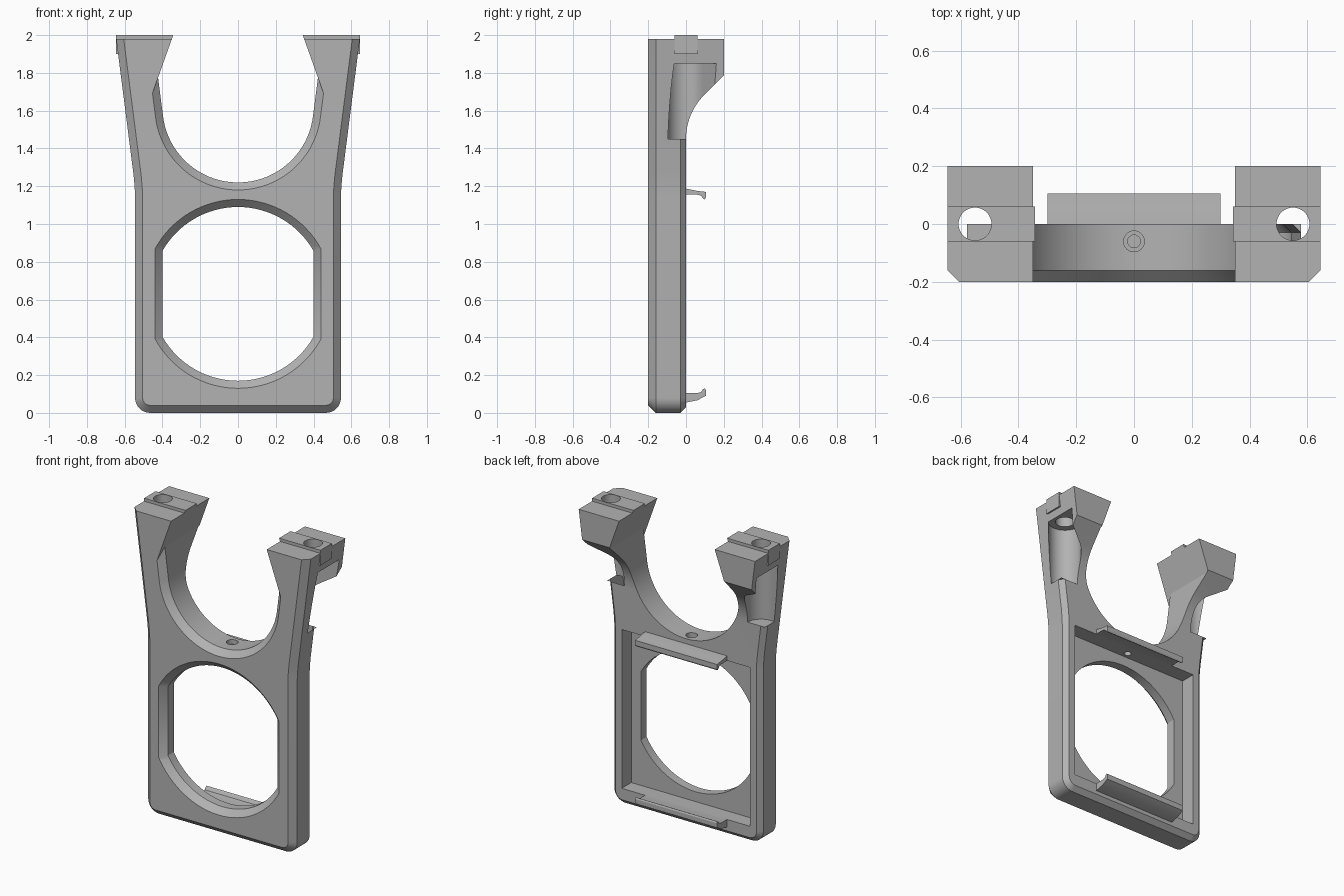
import bpy, bmesh, math
from mathutils import Vector

if "Cube" in bpy.data.objects:
    bpy.data.objects.remove(bpy.data.objects["Cube"], do_unlink=True)

grey = bpy.data.materials.new("plain grey")
grey.use_nodes = True
GREY = (0.45, 0.45, 0.45, 1)
grey.diffuse_color = GREY
grey.node_tree.nodes["Principled BSDF"].inputs["Base Color"].default_value = GREY


def loft(name, rings):
    """Closed solid through rings of equally many 3D points."""
    bm = bmesh.new()
    loops = [[bm.verts.new(p) for p in ring] for ring in rings]
    n = len(loops[0])
    for a, b in zip(loops, loops[1:]):
        for i in range(n):
            j = (i + 1) % n
            bm.faces.new((a[i], a[j], b[j], b[i]))
    bm.faces.new(loops[0])
    bm.faces.new(loops[-1])
    bmesh.ops.recalc_face_normals(bm, faces=bm.faces)
    mesh = bpy.data.meshes.new(name)
    bm.to_mesh(mesh)
    bm.free()
    mesh.materials.append(grey)
    ob = bpy.data.objects.new(name, mesh)
    bpy.context.collection.objects.link(ob)
    return ob


def prism(name, pts, axis, lo, hi):
    """Extrude a 2D profile along one axis from lo to hi."""
    def place(p, t):
        q = list(p)
        q.insert("xyz".index(axis), t)
        return q
    return loft(name, [[place(p, t) for p in pts] for t in (lo, hi)])


def layers(name, shape, steps):
    """Loft a front profile whose offset changes with depth."""
    return loft(name, [[(x, y, z) for x, z in shape(d)] for y, d in steps])


def arc(cx, cz, r, start, end, n):
    angles = [math.radians(start + (end - start) * i / n) for i in range(n + 1)]
    return [(cx + r * math.cos(a), cz + r * math.sin(a)) for a in angles]


def boolean(target, tool, operation):
    mod = target.modifiers.new("join", "BOOLEAN")
    mod.operation, mod.object, mod.solver = operation, tool, "EXACT"
    bpy.context.view_layer.objects.active = target
    bpy.ops.object.modifier_apply(modifier=mod.name)
    bpy.data.objects.remove(tool, do_unlink=True)


def mirrored(half):
    return half + [(-x, z) for x, z in reversed(half)]


def rect(x, z0, z1):
    return [(-x, z0), (x, z0), (x, z1), (-x, z1)]


# Profiles
TOP, FLARE = 1.98, 7.3


def outline(inset):
    half = arc(0.465, 0.08, 0.08 - inset, -90, 0, 8)
    half += [(0.545 - inset, 1.15), (0.5475 - inset, 1.2), (0.553 - inset, 1.26)]
    return mirrored(half + [(0.645 - inset, TOP)])


def cradle(grow):
    half = arc(0, 1.62, 0.4 + grow, -88, -FLARE, 28)
    x, z = half[-1]
    return mirrored(half + [(x + (2.3 - z) * math.tan(math.radians(FLARE)), 2.3)])


def window(grow):
    r, flat = 0.46 + grow, 0.4 + grow
    a = math.degrees(math.acos(flat / r))
    return arc(0, 0.63, r, a, 180 - a, 32) + arc(0, 0.63, r, 180 + a, 360 - a, 32)


# Frame plate, bevelled on the front and the back
frame = layers("frame", outline, [(-0.2, 0.04), (-0.16, 0), (-0.03, 0), (0, 0.03)])

# Overhanging arm blocks with a curved underside
side = [(-0.1, TOP), (-0.1, 1.45)] + arc(0.33, 1.45, 0.33, 180, 135, 12)
side += [(0.2, 1.786), (0.2, TOP)]
arms = prism("arms", side, "x", -0.8, 0.8)
boolean(arms, layers("arm_limit", outline, [(-0.15, 0), (0.25, 0)]), "INTERSECT")
boolean(frame, arms, "UNION")
boolean(frame, prism("ridge", rect(0.645, 1.9, 2), "y", -0.06, 0.06), "UNION")

# Open cradle between the arms, bevelled on the front
cut = layers("cradle_cut", cradle, [(-0.25, 0.09), (-0.16, 0), (0.3, 0)])
wedge = mirrored([(0.7, 1.0), (0.307, 2.1)])
boolean(cut, prism("wedge", wedge, "y", -0.4, 0.4), "INTERSECT")
boolean(frame, cut, "DIFFERENCE")

# Window and the shallow seat behind it
boolean(frame, layers("window_cut", window, [(-0.25, 0.09), (-0.16, 0), (0.1, 0)]), "DIFFERENCE")
boolean(frame, prism("seat_cut", rect(0.47, 0.105, 1.155), "y", -0.1, 0.1), "DIFFERENCE")

# Screw holes and the pockets below them
for s in (-1, 1):
    pocket = arc(0.55, 0, 0.1, 120, 360, 32) + [(0.75, 0), (0.75, 0.231)]
    pocket = [(s * x, y) for x, y in pocket]
    boolean(frame, prism("pocket_cut", pocket, "z", 1.45, 1.85), "DIFFERENCE")
    hole = arc(s * 0.55, 0, 0.057, 0, 348.75, 31)
    boolean(frame, prism("hole_cut", hole, "z", 1.8, 2.1), "DIFFERENCE")

# Small stepped hole under the cradle
for r, low in ((0.036, 1.19), (0.022, 1.1)):
    hole = arc(0, -0.06, r, 0, 345, 23)
    boolean(frame, prism("small_hole_cut", hole, "z", low, 1.3), "DIFFERENCE")

# Snap clips on the back, above and below the window
clip = [(-0.03, 1.155), (0.06, 1.155), (0.08, 1.15), (0.09, 1.135), (0.1, 1.13),
        (0.105, 1.14), (0.105, 1.17), (0.06, 1.175), (0, 1.187), (-0.03, 1.187)]
lower = [(y, 1.26 - z - (0.018 if z > 1.16 and y < 0.1 else 0)) for y, z in clip]
parts = [frame]
for name, pts in (("upper_clip", clip), ("lower_clip", lower)):
    parts.append(prism(name, pts, "x", -0.3, 0.3))

# Smooth curved walls, crisp edges
bpy.ops.object.select_all(action="DESELECT")
for ob in parts:
    ob.select_set(True)
bpy.context.view_layer.objects.active = frame
bpy.ops.object.shade_smooth_by_angle(angle=math.radians(25))
